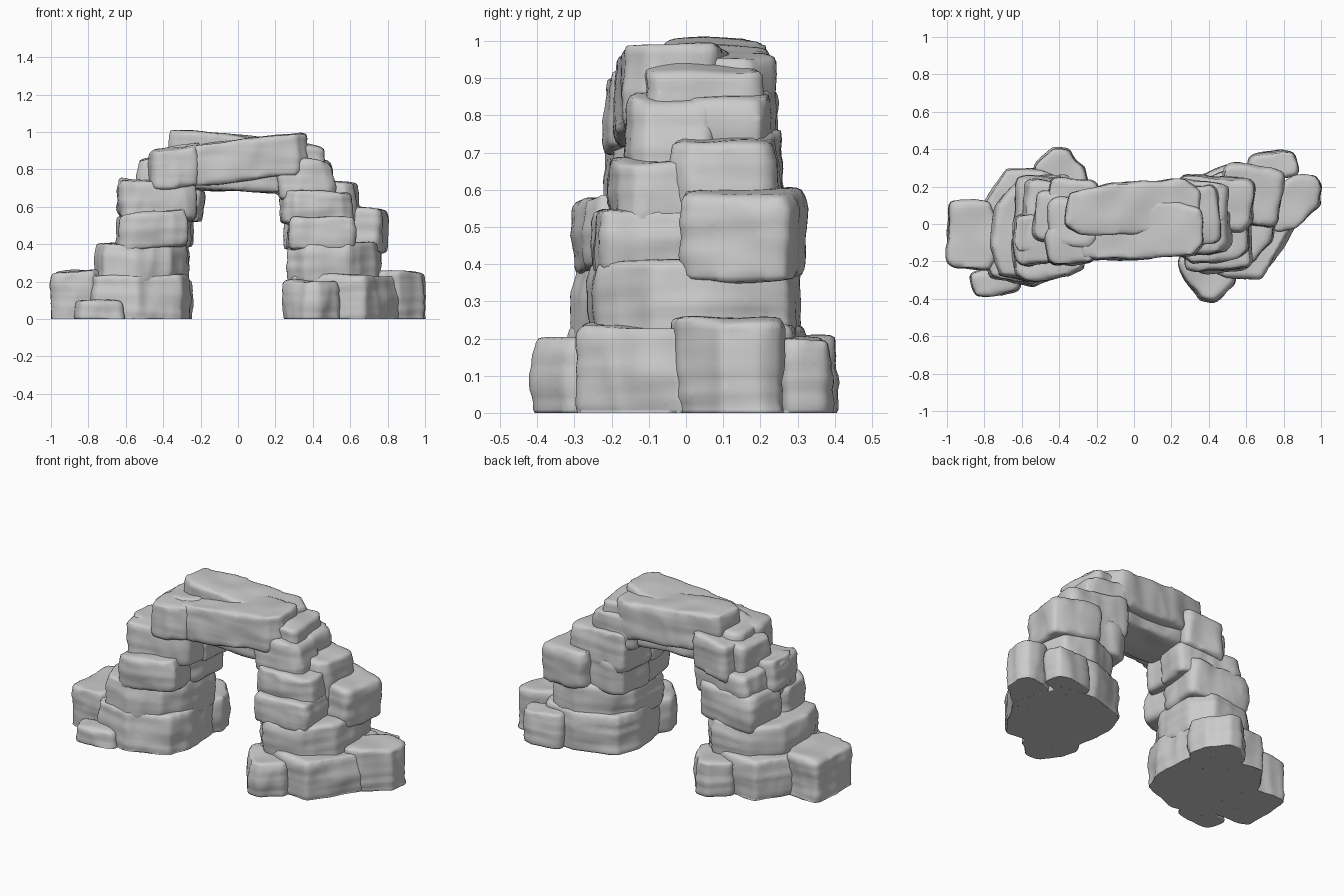
import bpy, bmesh, random
from math import radians
from mathutils import Vector, Matrix, noise

if "Cube" in bpy.data.objects:
    bpy.data.objects.remove(bpy.data.objects["Cube"])

random.seed(7)


def chamfered(x0, x1, y0, y1, rot=0):
    """Irregular eight-sided plan of a block, turned by rot degrees."""
    c = Vector(((x0 + x1) / 2, (y0 + y1) / 2))
    w, d = (x1 - x0) / 2, (y1 - y0) / 2
    turn = Matrix.Rotation(radians(rot), 2)
    pts = []
    for sx, sy in ((1, 1), (-1, 1), (-1, -1), (1, -1)):
        k = random.uniform(0.1, 0.38)
        m = random.uniform(0.1, 0.38)
        pair = [Vector((sx * w, sy * d * (1 - k))), Vector((sx * w * (1 - m), sy * d))]
        if sx * sy < 0:
            pair.reverse()
        pts += [c + turn @ p for p in pair]
    return pts


def rock(name, plan, z0, z1, tx=0, ty=0, lean=0, taper=0.96):
    """Stone slab: extruded plan, tilted, then weathered by rounding and noise."""
    pts = [Vector(p) for p in plan]
    c = sum(pts, Vector((0, 0))) / len(pts)
    bm = bmesh.new()
    rings = []
    for z, s, dx in ((z0, 0.98, 0), (z0 + (z1 - z0) * 0.6, 1.0, lean * 0.6), (z1, taper, lean)):
        ring = []
        for p in pts:
            q = c + (p - c) * s
            tilt = (q.x - c.x) * tx + (q.y - c.y) * ty
            ring.append(bm.verts.new((q.x + dx, q.y, z + tilt)))
        rings.append(ring)
    n = len(pts)
    bm.faces.new(rings[0][::-1])
    bm.faces.new(rings[-1])
    for a, b in zip(rings, rings[1:]):
        for i in range(n):
            j = (i + 1) % n
            bm.faces.new((a[i], a[j], b[j], b[i]))
    bmesh.ops.recalc_face_normals(bm, faces=bm.faces)
    me = bpy.data.meshes.new(name)
    bm.to_mesh(me)
    bm.free()
    ob = bpy.data.objects.new(name, me)
    bpy.context.collection.objects.link(ob)
    rm = ob.modifiers.new("dense", 'REMESH')
    rm.mode = 'VOXEL'
    rm.voxel_size = 0.018
    sm = ob.modifiers.new("round", 'SMOOTH')
    sm.factor = 0.5
    sm.iterations = 3
    bpy.context.view_layer.update()
    dg = bpy.context.evaluated_depsgraph_get()
    new = bpy.data.meshes.new_from_object(ob.evaluated_get(dg))
    ob.modifiers.clear()
    ob.data = new
    off = Vector((random.random(), random.random(), random.random())) * 20
    moves = []
    for v in new.vertices:
        p = v.co + off
        side = 1 - abs(v.normal.z)
        d = 0.014 * noise.noise(p * 6)
        d += side * 0.014 * (0.4 - abs(noise.noise(Vector((p.x * 9, p.y * 9, p.z * 3)))))
        d += side * 0.007 * noise.noise(Vector((p.x * 3, p.y * 3, p.z * 28)))
        moves.append(v.co + v.normal * d)
    for v, co in zip(new.vertices, moves):
        v.co = (co.x, co.y, max(co.z, 0))      # feet sit flat on the ground
    new.polygons.foreach_set("use_smooth", [True] * len(new.polygons))
    return ob


def block(name, x0, x1, y0, y1, z0, z1, rot=0, **kw):
    return rock(name, chamfered(x0, x1, y0, y1, rot), z0, z1, **kw)


# Feet: the two bases are the same plan turned half a circle
foot = [(-.25, -.1), (-.3, -.24), (-.55, -.33), (-.77, -.29), (-.86, 0),
        (-.79, .13), (-.68, .3), (-.5, .29), (-.28, .2)]
lobe = [(-.24, .2), (-.27, .3), (-.36, .4), (-.43, .41), (-.54, .31), (-.5, .1), (-.3, .1)]
outer = [(-1, -.2), (-.98, .11), (-.78, .12), (-.7, -.1), (-.78, -.24), (-.95, -.23)]
for side, s in (("left", 1), ("right", -1)):
    turn = lambda pts: [(s * x, s * y) for x, y in pts]
    rock(side + "_base", turn(foot), -.06, .235)
    rock(side + "_base_lobe", turn(lobe), -.06, .205)
    if s == 1:
        rock("left_outer_boulder", outer, -.06, .255, tx=.08, taper=1.02)
    else:
        out_r = [(1.0, .22), (.97, .26), (.86, .26), (.7, .15), (.76, -.04), (.86, -.02), (.99, .1)]
        rock("right_outer_boulder", out_r, -.06, .255, tx=-.08, taper=1.02)
    x = sorted((s * -.87, s * -.62))
    y = sorted((s * -.38, s * -.24))
    block(side + "_low_boulder", *x, *y, -.06, .1 if s == 1 else .2, 10)

# Left pillar, bottom to top
course2 = [(-.77, -.12), (-.72, -.28), (-.55, -.31), (-.36, -.24), (-.27, -.1),
           (-.26, .15), (-.36, .26), (-.6, .25), (-.74, .1)]
rock("left_course_2", course2, .18, .41)
block("left_course_3_front", -.65, -.28, -.29, -.02, .37, .575, 8, tx=.12)
block("left_course_3_back", -.63, -.25, -.08, .24, .37, .6, -6, tx=.06)
block("left_course_4_front", -.63, -.22, -.21, .04, .52, .745, 4, tx=.04, lean=-.01)
block("left_course_4_back", -.6, -.2, -.02, .22, .52, .7, -6, lean=.02)
block("left_course_4_knob", -.64, -.5, -.15, .05, .55, .75, tx=-.15)
block("left_course_5", -.53, -.22, -.1, .17, .68, .87, -6, tx=.12)
block("left_course_5_front", -.47, -.22, -.22, .0, .7, .91, 5, tx=.1)
block("left_course_5_back", -.46, -.2, .05, .24, .66, .88, -8, tx=.12)

# Right pillar, bottom to top
rock("right_course_2", [(-x, -y) for x, y in course2], .18, .41)
block("right_course_3_rear", .46, .785, .0, .31, .37, .6, -8, tx=-.1)
block("right_course_3_front", .27, .62, -.25, .05, .37, .55, 6)
block("right_course_3_inner", .25, .55, -.05, .26, .37, .58, -5)
block("right_course_4_front", .23, .61, -.2, .04, .5, .685, 6, tx=-.08)
block("right_course_4_rear", .24, .645, -.03, .25, .5, .745, -5, tx=-.1, lean=-.01)
block("right_course_5", .22, .54, -.16, .07, .62, .86, 4, tx=-.12, lean=-.04)
block("right_course_5_rear", .2, .5, .0, .23, .64, .86, -5, tx=-.12)
block("right_course_6", .2, .46, -.12, .2, .76, .94, 5, tx=-.2)

# Lintel: front slab rising to the right, back slab rising to the left
front = [(-.28, -.19), (-.32, -.05), (-.25, .1), (.25, .12), (.36, .07), (.38, -.09), (.32, -.17), (.0, -.19)]
back = [(-.37, 0), (-.35, .17), (-.1, .22), (.28, .24), (.36, .17), (.35, -.02), (.0, -.06), (-.3, -.06)]
rock("lintel_front_slab", front, .745, .965, tx=.11, taper=.98)
rock("lintel_back_slab", back, .755, .985, tx=-.08, taper=.98)
block("lintel_end_left", -.46, -.2, -.12, .14, .76, .92, -5, tx=.15)
block("lintel_underside", -.3, .3, -.13, .17, .685, .82, 3, tx=-.03)
